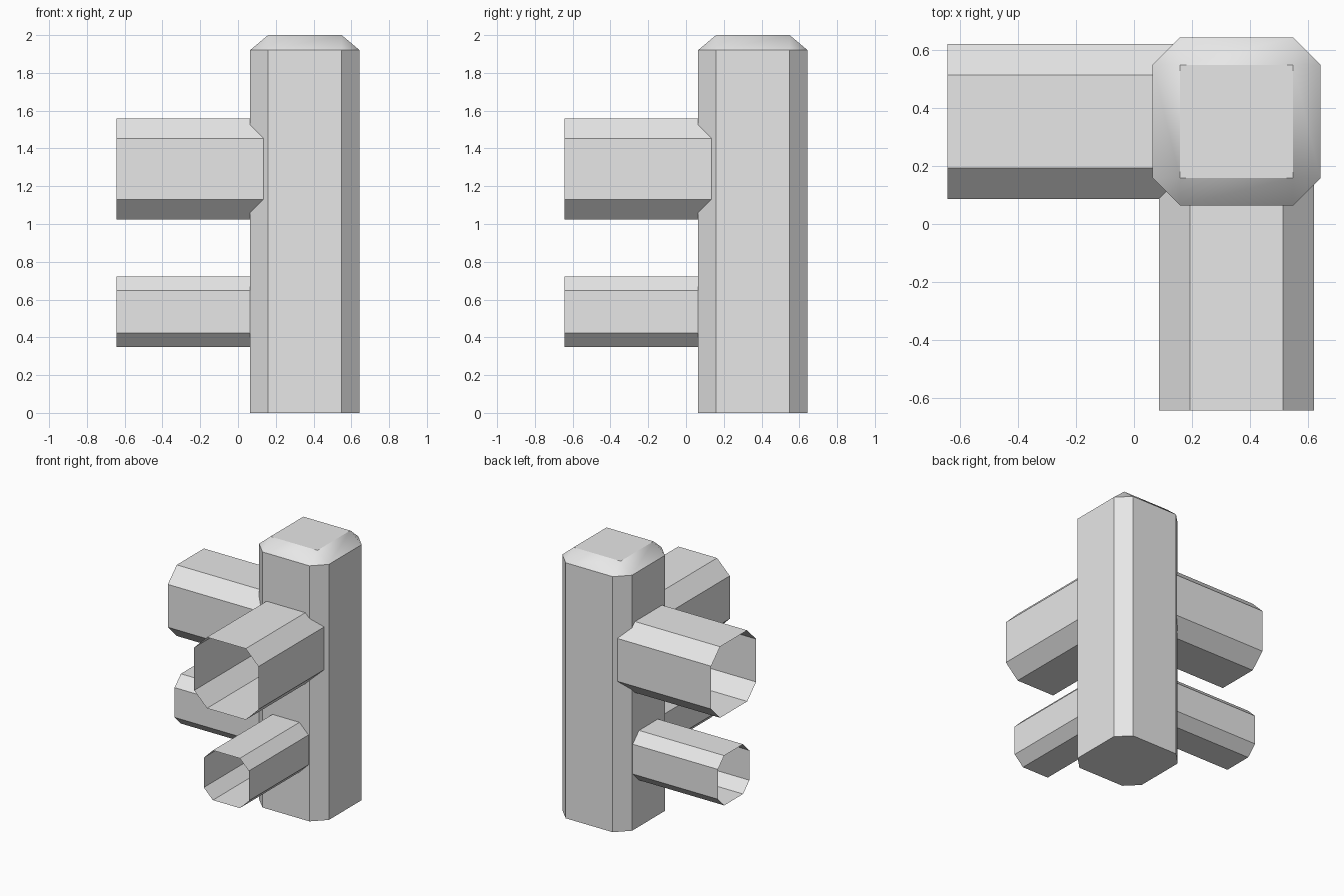
import bpy, bmesh, math
from mathutils import Matrix, Vector

cube = bpy.data.objects.get("Cube")
if cube:
    bpy.data.objects.remove(cube, do_unlink=True)

CENTRE = 0.354   # post axis in x and y
END = -0.644     # open ends of the branches

grey = bpy.data.materials.new("light grey")
grey.use_nodes = True
grey.diffuse_color = (0.8, 0.8, 0.8, 1)
grey.node_tree.nodes["Principled BSDF"].inputs["Base Color"].default_value = (0.8, 0.8, 0.8, 1)


def octagon(half, flat):
    """Square of half-width `half` with its corners cut back to `flat`."""
    points = []
    for sx, sy in ((1, 1), (-1, 1), (-1, -1), (1, -1)):
        pair = [(sx * half, sy * flat), (sx * flat, sy * half)]
        points += pair if sx * sy > 0 else pair[::-1]
    return points


def make_object(name, bm):
    bm.normal_update()
    mesh = bpy.data.meshes.new(name)
    bm.to_mesh(mesh)
    bm.free()
    mesh.materials.append(grey)
    obj = bpy.data.objects.new(name, mesh)
    bpy.context.collection.objects.link(obj)
    return obj


def ring(bm, profile, z):
    return [bm.verts.new((x, y, z)) for x, y in profile]


def bridge(bm, low, high):
    n = len(low)
    for i in range(n):
        j = (i + 1) % n
        bm.faces.new((low[i], low[j], high[j], high[i]))


# Upright post with cut corners and a sloped cap
def build_post(half=0.29, flat=0.195, shoulder=1.92, top=2.0):
    bm = bmesh.new()
    profile = octagon(half, flat)
    base = ring(bm, profile, 0)
    rim = ring(bm, profile, shoulder)
    bridge(bm, base, rim)
    bm.faces.new(base[::-1])
    cap = ring(bm, [(sx * flat, sy * flat) for sx, sy in
                    ((1, 1), (-1, 1), (-1, -1), (1, -1))], top)
    for i in range(4):
        a, b, c = rim[2 * i], rim[2 * i + 1], rim[(2 * i + 2) % 8]
        bm.faces.new((a, b, cap[i]))
        bm.faces.new((b, c, cap[(i + 1) % 4], cap[i]))
    bm.faces.new(cap)
    post = make_object("post", bm)
    post.location = (CENTRE, CENTRE, 0)
    bpy.ops.object.select_all(action="DESELECT")
    post.select_set(True)
    bpy.context.view_layer.objects.active = post
    bpy.ops.object.shade_smooth_by_angle(angle=math.radians(35))


# Open eight-sided branch reaching from inside the post to its free end
def build_branch(name, direction, height, half, flat):
    bm = bmesh.new()
    profile = octagon(half, flat)
    bridge(bm, ring(bm, profile, CENTRE - 0.16), ring(bm, profile, CENTRE - END))
    turn = Vector(direction).to_track_quat("Z", "Y").to_matrix().to_4x4()
    bm.transform(Matrix.Translation((CENTRE, CENTRE, height)) @ turn)
    make_object(name, bm)


build_post()
for side, direction in (("front", (0, -1, 0)), ("right", (-1, 0, 0))):
    build_branch("upper_" + side + "_branch", direction, 1.292, 0.267, 0.161)
    build_branch("lower_" + side + "_branch", direction, 0.535, 0.187, 0.112)
